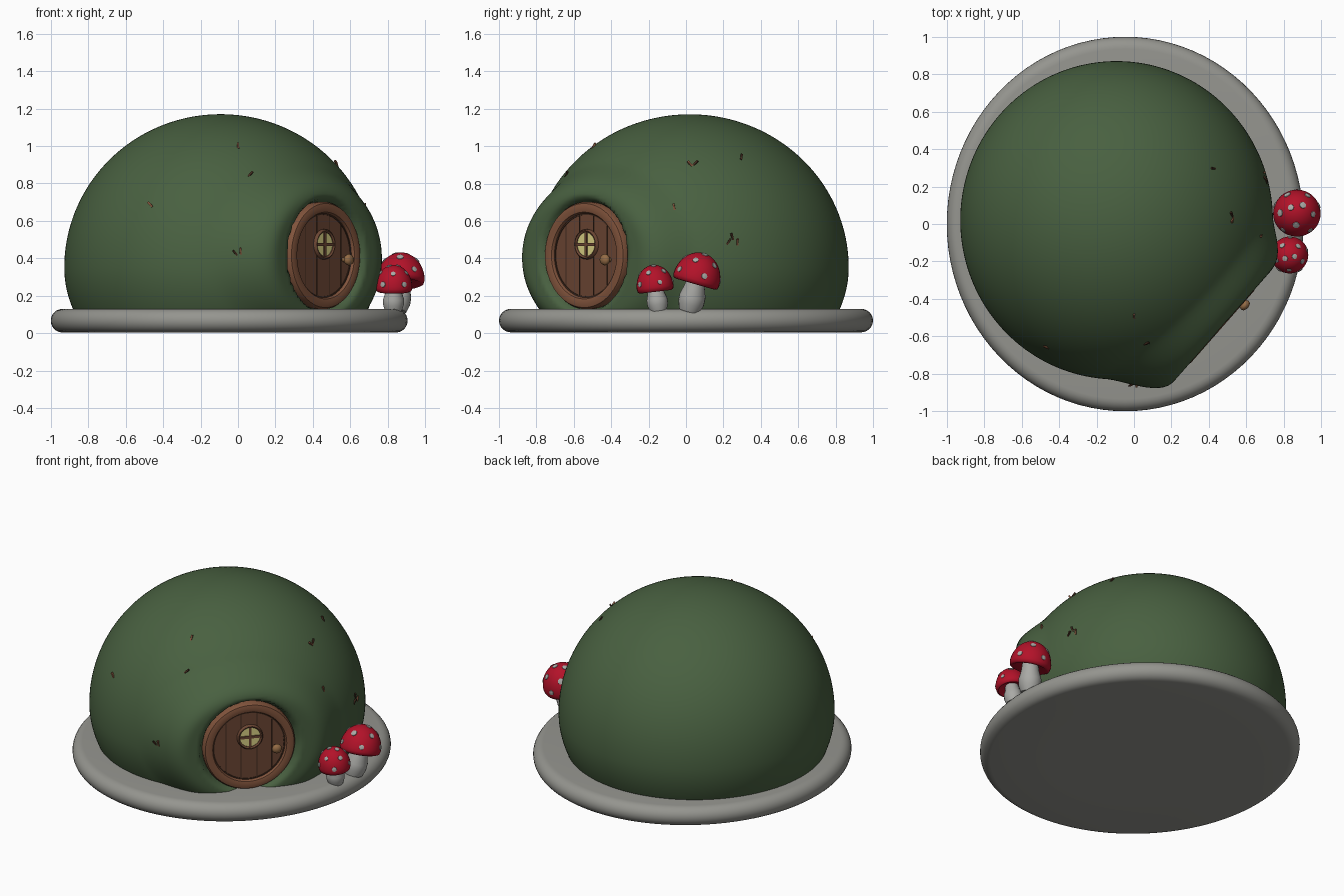
import bpy, math, random
from mathutils import Matrix, Vector

if "Cube" in bpy.data.objects:
    bpy.data.objects.remove(bpy.data.objects["Cube"])

random.seed(4)


def material(name, rgb):
    m = bpy.data.materials.new(name)
    m.diffuse_color = (*rgb, 1)
    m.use_nodes = True
    m.node_tree.nodes["Principled BSDF"].inputs["Base Color"].default_value = m.diffuse_color
    return m


GREEN = material("moss green", (0.066, 0.118, 0.052))
STONE = material("stone grey", (0.30, 0.30, 0.275))
STEM = material("pale grey", (0.40, 0.40, 0.38))
RED = material("cap red", (0.45, 0.006, 0.022))
WOOD = material("frame brown", (0.22, 0.088, 0.045))
PANEL = material("door brown", (0.15, 0.062, 0.034))
DARK = material("dark brown", (0.055, 0.025, 0.014))
GLASS = material("window yellow", (0.72, 0.65, 0.24))
BRASS = material("knob brass", (0.30, 0.15, 0.06))


def add_mesh(name, verts, faces, mat, matrix=Matrix(), angle=40):
    me = bpy.data.meshes.new(name)
    me.from_pydata([matrix @ Vector(v) for v in verts], [], faces)
    me.materials.append(mat)
    ob = bpy.data.objects.new(name, me)
    bpy.context.collection.objects.link(ob)
    bpy.ops.object.select_all(action='DESELECT')
    ob.select_set(True)
    bpy.context.view_layer.objects.active = ob
    bpy.ops.object.shade_smooth_by_angle(angle=math.radians(angle))
    return ob


def lathe(name, profile, mat, matrix=Matrix(), segs=48, closed=False, angle=40):
    """Spin (radius, height) points, listed bottom to top, about local z."""
    verts, faces = [], []
    for r, z in profile:
        for i in range(segs):
            a = 2 * math.pi * i / segs
            verts.append((r * math.cos(a), r * math.sin(a), z))
    n = len(profile)
    for j in range(n if closed else n - 1):
        k = (j + 1) % n
        for i in range(segs):
            i2 = (i + 1) % segs
            faces.append((j * segs + i, j * segs + i2, k * segs + i2, k * segs + i))
    if not closed:
        faces.append(tuple(reversed(range(segs))))
        faces.append(tuple(range((n - 1) * segs, n * segs)))
    return add_mesh(name, verts, faces, mat, matrix, angle)


def box(name, size, loc, mat, matrix=Matrix()):
    x, y, z = (s / 2 for s in size)
    v = [Vector(loc) + Vector((a * x, b * y, c * z))
         for a in (-1, 1) for b in (-1, 1) for c in (-1, 1)]
    f = [(0, 1, 3, 2), (4, 6, 7, 5), (0, 4, 5, 1), (2, 3, 7, 6), (0, 2, 6, 4), (1, 5, 7, 3)]
    return add_mesh(name, v, f, mat, matrix)


def smooth(a, b, x):
    t = min(1, max(0, (x - a) / (b - a)))
    return t * t * (3 - 2 * t)


# Door axes: local x along the wall, local y up, local z outward
AZ = math.radians(-41.3)
OUT = Vector((math.cos(AZ), math.sin(AZ), 0))
SIDE = Vector((-OUT.y, OUT.x, 0))
UP = Vector((0, 0, 1))
CENTRE = SIDE * -0.10 + UP * 0.415
DOOR = Matrix.Translation(CENTRE) @ Matrix((SIDE, UP, OUT)).transposed().to_4x4()

# Stone slab with a rounded rim
rim = [(1 - 0.065 + 0.065 * math.cos(a), 0.067 + 0.063 * math.sin(a))
       for a in [math.radians(-90 + 15 * i) for i in range(13)]]
lathe("stone_base", [(0.6, 0.004)] + rim + [(0.6, 0.13)], STONE,
      Matrix.Translation((-0.047, 0, 0)) @ Matrix.Diagonal((0.953, 1, 1, 1)), 96)


# Mossy mound, pulled out into a flat hood around the door and recessed behind it
def shape_mound(p):
    q = p - CENTRE
    u, w, depth = q.dot(SIDE), q.dot(UP), q.dot(OUT)
    if depth < 0.2:
        return p
    rho = math.hypot(u, w)
    hood = 1 - smooth(0.31, 0.50, math.hypot(u * 0.8, w))
    new = depth + (0.715 - depth) * hood
    new += (0.62 - new) * (1 - smooth(0.262, 0.315, rho))
    return p + OUT * (new - depth)


low = [(1 - 0.06 * ((0.35 - z) / 0.23) ** 2, z) for z in [0.12 + 0.23 * i / 14 for i in range(14)]]
high = [(math.cos(a), 0.35 + 0.82 * math.sin(a))
        for a in [math.radians(89.5 * i / 56) for i in range(57)]]
mound = lathe("moss_mound", low + high, GREEN,
              Matrix.Translation((-0.093, 0.02, 0)) @ Matrix.Diagonal((0.835, 0.85, 1, 1)), 200,
              angle=80)
for v in mound.data.vertices:
    v.co = shape_mound(v.co)

# Round door: frame ring, panel and plank grooves
lathe("door_frame", [(0.225, 0.60), (0.285, 0.60), (0.287, 0.695), (0.278, 0.712),
                     (0.255, 0.718), (0.232, 0.712), (0.225, 0.70)], WOOD, DOOR, 72, True)
lathe("door_panel", [(0.232, 0.60), (0.232, 0.692)], PANEL, DOOR, 72)
lathe("door_inner_line", [(0.218, 0.690), (0.226, 0.690), (0.226, 0.696), (0.218, 0.696)],
      DARK, DOOR, 72, True)
for x in (-0.145, -0.05, 0.05, 0.145):
    h = 2 * math.sqrt(0.218 ** 2 - x ** 2)
    box("plank_groove", (0.005, h, 0.004), (x, 0, 0.692), DARK, DOOR)

# Round window with crossbars
WIN = DOOR @ Matrix.Translation((0.005, 0.06, 0))
lathe("window_pane", [(0.068, 0.68), (0.068, 0.699)], GLASS, WIN, 32)
lathe("window_rim", [(0.064, 0.68), (0.082, 0.68), (0.080, 0.703), (0.073, 0.710), (0.064, 0.703)],
      PANEL, WIN, 32, True)
box("window_bar_upright", (0.016, 0.132, 0.012), (0, 0, 0.701), PANEL, WIN)
box("window_bar_level", (0.132, 0.016, 0.012), (0, 0, 0.701), PANEL, WIN)

# Door knob
lathe("door_knob", [(0.012, 0.68), (0.012, 0.71), (0.025, 0.717), (0.031, 0.731),
                    (0.025, 0.745), (0.008, 0.752)], BRASS,
      DOOR @ Matrix.Translation((0.165, -0.022, 0)), 20, angle=60)


# Spotted mushrooms: bulging stem, domed cap, flat spots lying on the cap
def mushroom(name, foot, cap, r, height, stem_r, tilt):
    foot, cap = Vector(foot), Vector(cap)
    axis = cap - foot
    lean = Matrix.Translation(foot) @ axis.to_track_quat('Z', 'Y').to_matrix().to_4x4()
    L = axis.length
    lathe(name + "_stem", [(stem_r * 0.8, -0.01), (stem_r, L * 0.2), (stem_r, L * 0.45),
                           (stem_r * 0.8, L * 0.75), (stem_r * 0.65, L + 0.03)],
          STEM, lean, 20, angle=60)
    m = Matrix.Translation(cap) @ Matrix.Rotation(tilt, 4, 'X')
    dome = [(r * math.cos(a), height * math.sin(a)) for a in
            [math.radians(89 * i / 12) for i in range(13)]]
    lathe(name + "_cap", [(r * 0.45, 0), (r * 0.85, -0.024), (r * 0.96, -0.018)] + dome,
          RED, m, 32, angle=60)
    rings = ((12, 5, 0.3), (43, 5, 0.9), (75, 2, 0.2))
    for elev, count, start in rings:
        for i in range(count):
            e, a = math.radians(elev), start + 2 * math.pi * i / count
            c, s = math.cos(e), math.sin(e)
            p = Vector((r * c * math.cos(a), r * c * math.sin(a), height * s))
            nrm = Vector((c * math.cos(a) / r, c * math.sin(a) / r, s / height))
            q = nrm.to_track_quat('Z', 'Y').to_matrix().to_4x4()
            sr = r * (0.13 + 0.04 * random.random())
            lathe(name + "_spot", [(sr, -0.006), (sr * 0.9, 0.002), (sr * 0.4, 0.004)],
                  STEM, m @ Matrix.Translation(p) @ q, 10)


mushroom("large_mushroom", (0.845, 0.02, 0.13), (0.87, 0.055, 0.285), 0.127, 0.148, 0.070, -0.28)
mushroom("small_mushroom", (0.83, -0.148, 0.13), (0.832, -0.165, 0.245), 0.099, 0.120, 0.056, 0.12)

# Tiny twigs and dead leaves lying on the moss
spots = [(0.53, 0.02, 0.91), (0.50, 0.05, 0.89), (0.68, -0.06, 0.68), (0.71, 0.25, 0.52),
         (0.71, 0.28, 0.49), (0.71, 0.23, 0.49), (0.0, -0.49, 1.0), (0.07, -0.65, 0.86),
         (-0.46, -0.64, 0.68), (-0.05, -0.83, 0.43), (-0.03, -0.83, 0.44), (0.43, 0.30, 0.95)]
hub = Vector((-0.093, 0.02, 0.35))
for i, s in enumerate(spots):
    d = (Vector(s) - hub).normalized()
    k = math.sqrt((d.x / 0.835) ** 2 + (d.y / 0.85) ** 2 + (d.z / 0.82) ** 2)
    m = (Matrix.Translation(shape_mound(hub + d / k)) @ d.to_track_quat('Z', 'Y').to_matrix().to_4x4()
         @ Matrix.Rotation(random.uniform(-1, 1), 4, 'Z') @ Matrix.Rotation(0.35, 4, 'X'))
    box("twig", (0.010, 0.036, 0.010), (0, 0, 0.004), WOOD if i % 2 == 0 else DARK, m)
